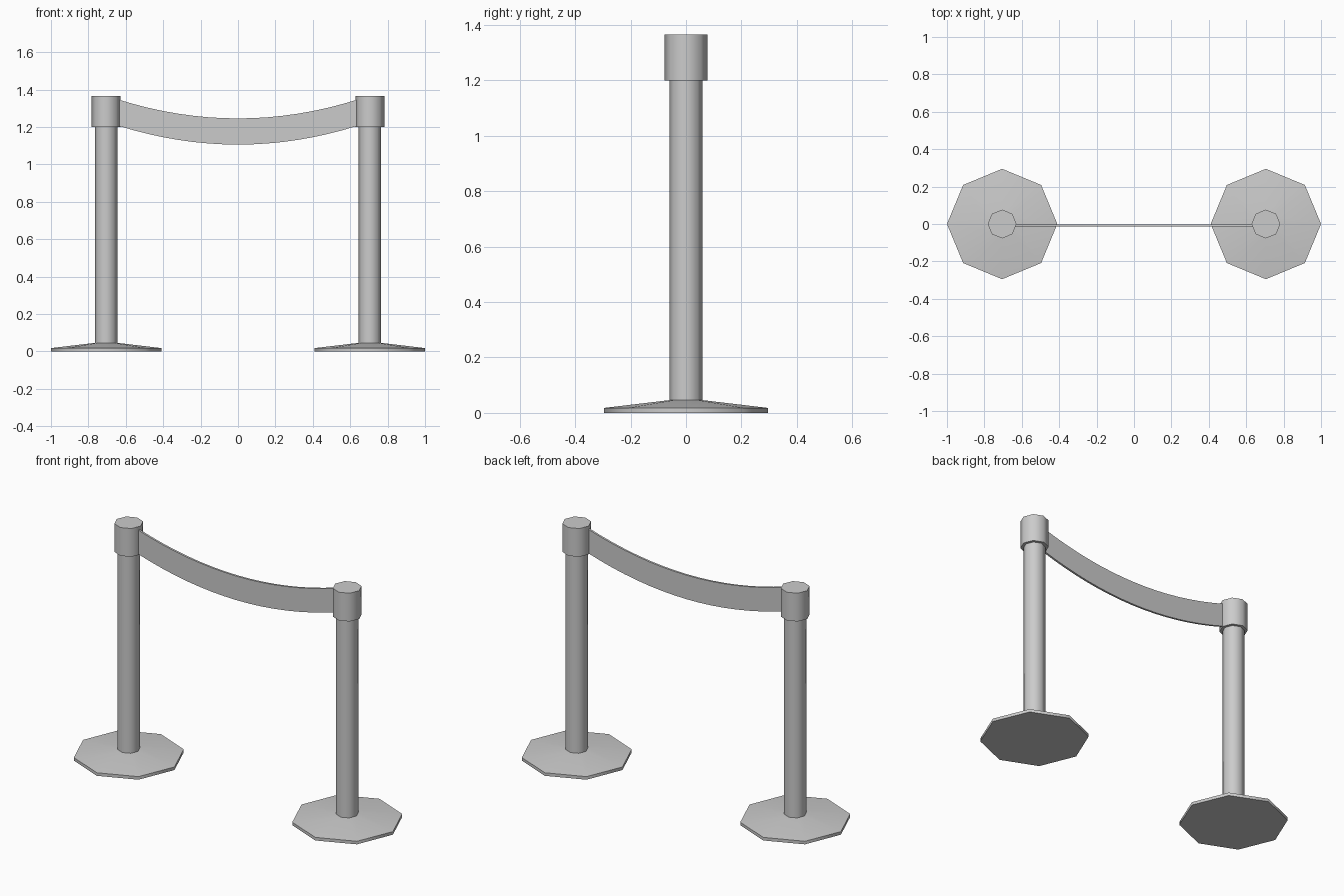
import bpy, bmesh, math

if "Cube" in bpy.data.objects:
    bpy.data.objects.remove(bpy.data.objects["Cube"])

SIDES = 8
POST_X = 0.705


def finish(bm, name, angle):
    bmesh.ops.recalc_face_normals(bm, faces=bm.faces)
    mesh = bpy.data.meshes.new(name)
    bm.to_mesh(mesh)
    bm.free()
    obj = bpy.data.objects.new(name, mesh)
    bpy.context.collection.objects.link(obj)
    bpy.ops.object.select_all(action='DESELECT')
    obj.select_set(True)
    bpy.context.view_layer.objects.active = obj
    bpy.ops.object.shade_smooth_by_angle(angle=math.radians(angle))
    return obj


def octagon_turning(name, x, profile):
    """Stack octagonal rings from (radius, height) pairs and cap both ends."""
    bm = bmesh.new()
    rings = []
    for r, z in profile:
        rings.append([bm.verts.new((x + r * math.cos(math.tau * i / SIDES),
                                    r * math.sin(math.tau * i / SIDES), z))
                      for i in range(SIDES)])
    for a, b in zip(rings, rings[1:]):
        for i in range(SIDES):
            j = (i + 1) % SIDES
            bm.faces.new((a[i], a[j], b[j], b[i]))
    bm.faces.new(rings[0][::-1])
    bm.faces.new(rings[-1])
    return finish(bm, name, 50)


# Two identical posts: sloped foot, pole and wider head
for side, x in (("left", -POST_X), ("right", POST_X)):
    octagon_turning(side + "_base", x, [(0.295, 0), (0.295, 0.018), (0.06, 0.046)])
    octagon_turning(side + "_pole", x, [(0.06, 0.04), (0.06, 1.21)])
    octagon_turning(side + "_head", x, [(0.077, 1.2), (0.077, 1.365)])

# Sagging belt: a curved strip given thickness
HALF, SAG, LOW, WIDTH, STEPS = 0.637, 0.1, 1.106, 0.14, 16
bm = bmesh.new()
columns = []
for i in range(STEPS + 1):
    t = 2 * i / STEPS - 1
    z = LOW + SAG * t * t
    columns.append([bm.verts.new((HALF * t, y, z + h))
                    for y, h in ((-0.014, 0), (-0.002, 0), (-0.002, WIDTH), (-0.014, WIDTH))])
for a, b in zip(columns, columns[1:]):
    for i in range(4):
        j = (i + 1) % 4
        bm.faces.new((a[i], a[j], b[j], b[i]))
bm.faces.new(columns[0])
bm.faces.new(columns[-1])
finish(bm, "belt", 30)
